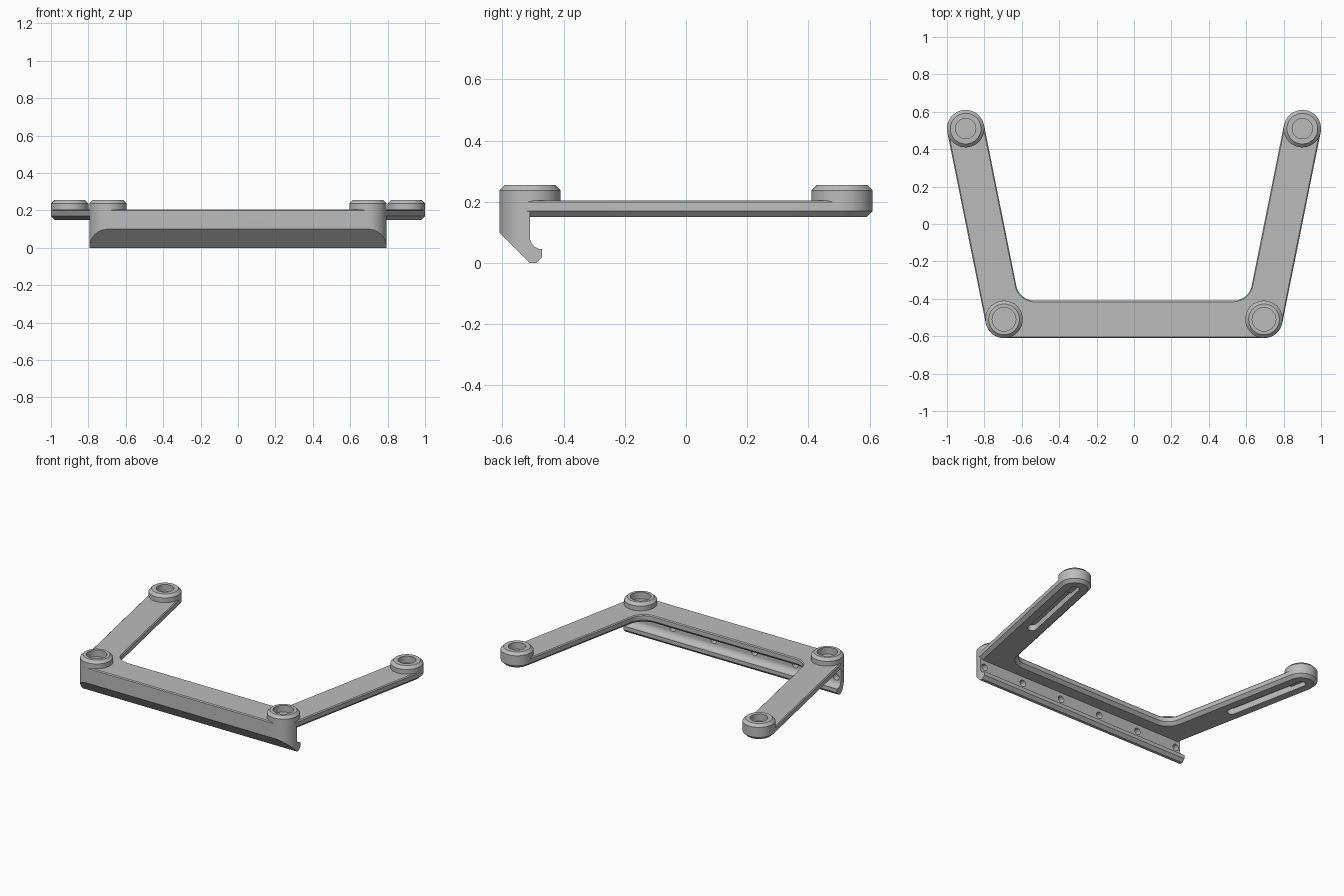
import bpy, bmesh
from math import sin, cos, pi, atan2
from mathutils import Vector

cube = bpy.data.objects.get("Cube")
if cube:
    bpy.data.objects.remove(cube, do_unlink=True)

grey = bpy.data.materials.new("grey plastic")
grey.use_nodes = True
grey.diffuse_color = (0.5, 0.5, 0.5, 1)
grey.node_tree.nodes["Principled BSDF"].inputs["Base Color"].default_value = (0.5, 0.5, 0.5, 1)

# Centres of the front and back feet on the +x side, and the arm's splay
FRONT, BACK, RADIUS = Vector((0.695, -0.51)), Vector((0.9, 0.51)), 0.1
arm = BACK - FRONT
SPLAY = atan2(arm.x, arm.y)


def arc(centre, r, start, end, steps=16):
    angles = [start + (end - start) * i / steps for i in range(steps + 1)]
    return [Vector((centre[0] + r * cos(t), centre[1] + r * sin(t))) for t in angles]


def loft(name, loops):
    """Skin a list of matching closed loops and cap both ends."""
    bm = bmesh.new()
    rings = [[bm.verts.new(p) for p in loop] for loop in loops]
    for low, high in zip(rings, rings[1:]):
        for i in range(len(low)):
            j = (i + 1) % len(low)
            bm.faces.new((low[i], low[j], high[j], high[i]))
    bm.faces.new(rings[0][::-1])
    bm.faces.new(rings[-1])
    bmesh.ops.recalc_face_normals(bm, faces=bm.faces)
    mesh = bpy.data.meshes.new(name)
    bm.to_mesh(mesh)
    bm.free()
    mesh.materials.append(grey)
    obj = bpy.data.objects.new(name, mesh)
    bpy.context.collection.objects.link(obj)
    return obj


def at_height(points, z):
    return [(p.x, p.y, z) for p in points]


def activate(obj):
    bpy.ops.object.select_all(action='DESELECT')
    obj.select_set(True)
    bpy.context.view_layer.objects.active = obj


def boolean(obj, cutter, operation):
    activate(obj)
    mod = obj.modifiers.new("cut", 'BOOLEAN')
    mod.object, mod.operation, mod.solver = cutter, operation, 'EXACT'
    bpy.ops.object.modifier_apply(modifier=mod.name)
    bpy.data.objects.remove(cutter, do_unlink=True)


def smooth(obj):
    activate(obj)
    bpy.ops.object.shade_smooth_by_angle(angle=0.5)


# U-shaped plate: round ends, filleted inner corners, chamfered edges
def plate_outline(r):
    reach = 2 * RADIUS
    corner = FRONT + Vector(((sin(SPLAY) - 1) * reach / cos(SPLAY), reach))
    half = arc(FRONT, r, -pi / 2, -SPLAY)
    half += arc(BACK, r, -SPLAY, pi - SPLAY, 32)
    half += arc(corner, reach - r, -SPLAY, -pi / 2)
    return half + [Vector((-p.x, p.y)) for p in reversed(half)]


levels = [(0.15, 0.08), (0.17, 0.1), (0.199, 0.1), (0.205, 0.094)]
plate = loft("frame_plate", [at_height(plate_outline(r), z) for z, r in levels])

# Blind slots under the arms
for side in (1, -1):
    near = FRONT.lerp(BACK, 0.48)
    slot = arc(near, 0.028, pi - SPLAY, 2 * pi - SPLAY) + arc(BACK, 0.028, -SPLAY, pi - SPLAY)
    slot = [Vector((p.x * side, p.y)) for p in slot]
    cutter = loft("slot_cutter", [at_height(slot, z) for z in (0.1, 0.19)])
    boolean(plate, cutter, 'DIFFERENCE')
smooth(plate)

# Front wall with sloped underside and hooked lip, rounded at its corners
profile = [Vector(p) for p in ((-0.51, 0.198), (-0.61, 0.198), (-0.61, 0.1), (-0.51, 0),
                               (-0.49, 0), (-0.47, 0.02))]
profile += arc((-0.47, 0.085), 0.04, -pi / 2, -pi, 12)
wall = loft("front_hook", [[(x, p.x, p.y) for p in profile] for x in (-0.9, 0.9)])
ends = arc(FRONT, RADIUS, -pi / 2, 0) + [Vector((FRONT.x + RADIUS, -0.4))]
ends += [Vector((-p.x, p.y)) for p in reversed(ends)]
boolean(wall, loft("corner_cutter", [at_height(ends, z) for z in (-0.1, 0.3)]), 'INTERSECT')

# Blind holes along the inner face of the wall
for i in range(6):
    ring = arc((-0.76 + i * 0.304, 0.105), 0.022, 0, 2 * pi, 24)[:-1]
    cutter = loft("hole_cutter", [[(p.x, y, p.y) for p in ring] for y in (-0.55, -0.45)])
    boolean(wall, cutter, 'DIFFERENCE')
smooth(wall)

# Round feet with a chamfered rim and a dished recess
for place, centre, hole in (("front", FRONT, 0.063), ("back", BACK, 0.054)):
    for side, x in (("left", centre.x), ("right", -centre.x)):
        shape = [(0.1, 0.18), (0.1, 0.237), (0.082, 0.255), (hole, 0.255), (hole, 0.21)]
        foot = loft(f"{place}_{side}_foot",
                    [at_height(arc((x, centre.y), r, 0, 2 * pi, 64)[:-1], z) for r, z in shape])
        smooth(foot)
